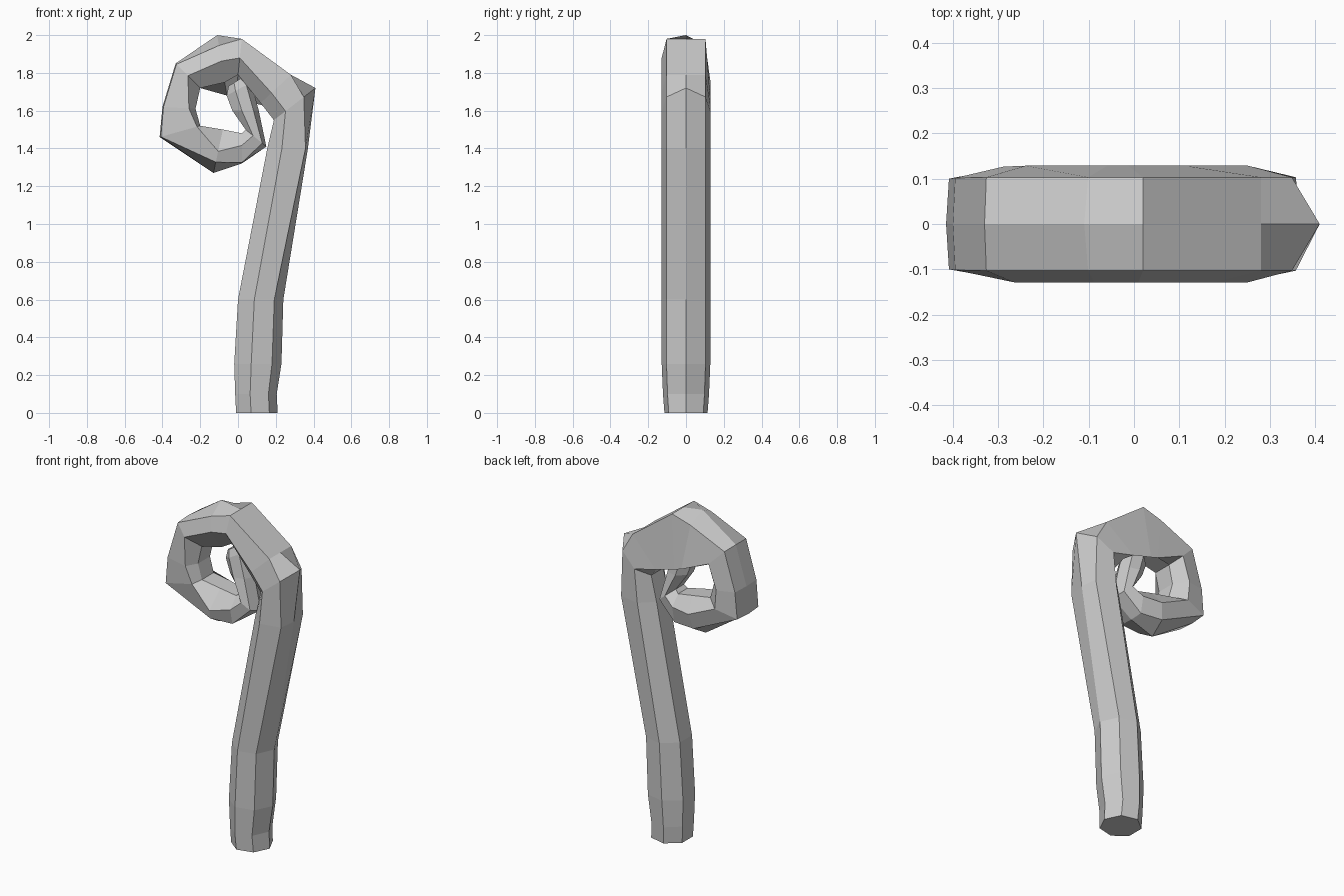
import bpy, bmesh, math

SIDES = 7

# Path of the crook: outer edge x,z / inner edge x,z / half depth in y
SECTIONS = [
    (0.21, 0.00, -0.01, 0.00, 0.117),
    (0.205, 0.10, -0.015, 0.10, 0.125),
    (0.23, 0.26, -0.02, 0.26, 0.132),
    (0.24, 0.60, 0.00, 0.60, 0.132),
    (0.37, 1.40, 0.155, 1.40, 0.132),
    (0.41, 1.72, 0.19, 1.55, 0.132),
    (0.28, 1.79, 0.12, 1.64, 0.132),
    (0.02, 1.98, 0.00, 1.79, 0.132),
    (-0.11, 2.00, -0.07, 1.75, 0.132),
    (-0.33, 1.85, -0.20, 1.72, 0.132),
    (-0.40, 1.62, -0.225, 1.61, 0.130),
    (-0.415, 1.46, -0.20, 1.52, 0.128),
    (-0.13, 1.27, -0.08, 1.50, 0.124),
    (0.02, 1.32, 0.02, 1.48, 0.105),
    (0.15, 1.41, 0.04, 1.50, 0.088),
    (0.11, 1.60, -0.03, 1.60, 0.075),
    (0.07, 1.75, -0.06, 1.68, 0.068),
    (0.03, 1.78, -0.05, 1.73, 0.055),
]

# Uneven facets of the curl: how far shoulder, front side and back side
# corners sit from the outer edge (0) towards the inner edge (1)
FACETS = {
    4: (0.06, 0.64, 0.64),
    5: (0.28, 0.72, 0.72),
    6: (0.00, 0.64, 1.05),
    7: (0.00, 0.53, 1.65),
    8: (0.22, 0.55, 1.28),
    9: (0.03, 0.50, 0.70),
    10: (0.03, 0.80, 0.64),
    11: (0.03, 0.92, 0.64),
    12: (0.25, 0.50, 0.64),
    13: (0.03, 0.60, 0.64),
}


def ring(bm, section, facet):
    """Seven-sided section with one corner on the outer edge of the curl."""
    ox, oz, ix, iz, r = section
    shoulder, front, back = facet
    along = (0, shoulder, back, 1, 1, front, shoulder)
    verts = []
    for k, t in enumerate(along):
        y = r * math.sin(2 * math.pi * k / SIDES)
        verts.append(bm.verts.new((ox + (ix - ox) * t, y, oz + (iz - oz) * t)))
    return verts


# Curled staff: loft the sections and cap both ends
bm = bmesh.new()
rings = [ring(bm, s, FACETS.get(i, (0.2, 0.64, 0.64)))
         for i, s in enumerate(SECTIONS)]
for a, b in zip(rings, rings[1:]):
    for k in range(SIDES):
        n = (k + 1) % SIDES
        bm.faces.new((a[k], a[n], b[n], b[k]))
bm.faces.new(rings[0][::-1])
bm.faces.new(rings[-1])
bmesh.ops.recalc_face_normals(bm, faces=bm.faces)

mesh = bpy.data.meshes.new("curled_staff")
bm.to_mesh(mesh)
bm.free()
staff = bpy.data.objects.new("curled_staff", mesh)
bpy.context.collection.objects.link(staff)
